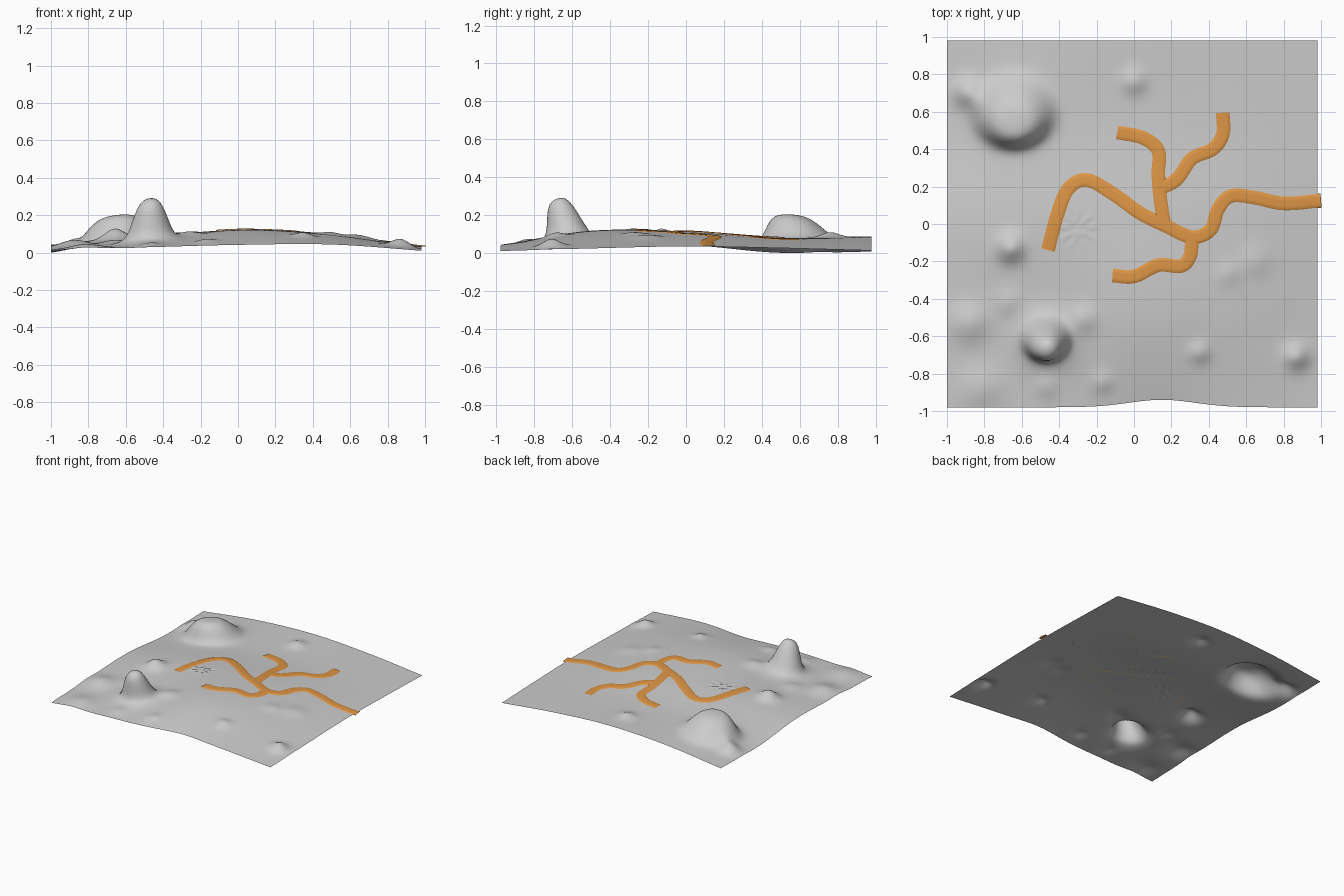
import bpy, bmesh, math
from mathutils import Vector

if "Cube" in bpy.data.objects:
    bpy.data.objects.remove(bpy.data.objects["Cube"])

# Rolling base: coarse control heights, rows y=-1..1, columns x=-1..1
BASE = [[.012, .030, .042, .045, .012],
        [.030, .062, .120, .095, .025],
        [.045, .095, .118, .098, .036],
        [.004, .065, .084, .074, .028],
        [.012, .070, .092, .065, .014]]
# Small mounds: x, y, radius, height
MOUNDS = [(0, .76, .08, .028), (-.66, -.13, .09, .055), (-.88, -.53, .13, .035),
          (-.27, -.51, .09, .022), (.35, -.69, .07, .022), (.87, -.71, .08, .042),
          (-.82, -.88, .14, .025), (-.17, -.85, .07, .015), (.65, -.2, .1, .014),
          (.50, -.27, .08, .012), (-.47, -.87, .08, .015), (-.67, -.42, .09, .015),
          (-.47, -.62, .16, .085), (-.89, .70, .09, .05), (-.65, .60, .24, .03)]
# Steep hills: x, y, radius x, radius y, height, lean in y, tilt
HILLS = [(-.47, -.62, .10, .092, .150, -.055, .6),
         (-.645, .60, .185, .165, .125, -.045, -.4)]


def cubic(p, t):
    t = min(max(t, 0), 1) * (len(p) - 1)
    i = min(int(t), len(p) - 2)
    f = t - i
    b, c = p[i], p[i + 1]
    a = p[i - 1] if i else 2 * b - c
    d = p[i + 2] if i + 2 < len(p) else 2 * c - b
    return b + .5 * f * (c - a + f * (2 * a - 5 * b + 4 * c - d + f * (3 * (b - c) + d - a)))


def ground(x, y):
    """Height and sideways lean of the land at x, y."""
    z = cubic([cubic(row, (x + 1) / 2) for row in BASE], (y + 1) / 2)
    for mx, my, r, h in MOUNDS:
        z += h * math.exp(-((x - mx) ** 2 + (y - my) ** 2) / (r * r) * 1.6)
    lean = 0
    for hx, hy, rx, ry, h, ln, tilt in HILLS:
        d2 = ((x - hx) / rx) ** 2 + ((y - hy) / ry) ** 2
        k = math.exp(-d2 * d2 * .9)
        z += h * k * (1 + tilt * (y - hy) / ry * .2)
        lean += ln * k
    # ribbed, worn patch beside the path's end
    dx, dy = x + .3, y + .03
    r = math.hypot(dx, dy)
    z += .006 * math.exp(-(r / .09) ** 4) * math.sin(9 * math.atan2(dy, dx)) * min(1, r / .04)
    return z, lean


def finish(name, bm, colour=None):
    me = bpy.data.meshes.new(name)
    bm.normal_update()
    bm.to_mesh(me)
    bm.free()
    ob = bpy.data.objects.new(name, me)
    bpy.context.collection.objects.link(ob)
    for p in me.polygons:
        p.use_smooth = True
    if colour:
        me.materials.append(colour)
    return ob


# Terrain sheet
bm = bmesh.new()
N = 120
grid = []
for j in range(N + 1):
    row = []
    for i in range(N + 1):
        x, y = -1 + 1.98 * i / N, -.98 + 1.96 * j / N
        z, lean = ground(x, y)
        notch = .04 * math.exp(-((x - .15) / .25) ** 2) * math.exp(-(y + .98) / .1)
        row.append(bm.verts.new((x, y + lean + notch, z)))
    grid.append(row)
for j in range(N):
    for i in range(N):
        bm.faces.new((grid[j][i], grid[j][i + 1], grid[j + 1][i + 1], grid[j + 1][i]))
low = min(v.co.z for v in bm.verts)
for v in bm.verts:
    v.co.z -= low
finish("terrain", bm)

# Trails draped over the land
clay = bpy.data.materials.new("trail_clay")
clay.diffuse_color = (.72, .30, .06, 1)
clay.use_nodes = True
clay.node_tree.nodes["Principled BSDF"].inputs["Base Color"].default_value = clay.diffuse_color
TRAILS = {
    "main_trail": [(1, .125), (.80, .11), (.65, .14), (.52, .15), (.45, .08), (.41, -.03),
                   (.31, -.07), (.17, -.01), (.03, .06), (-.11, .16), (-.25, .235),
                   (-.35, .19), (-.41, .05), (-.46, -.14)],
    "north_west_trail": [(.16, .01), (.14, .14), (.13, .27), (.13, .39), (.05, .46), (-.09, .49)],
    "north_east_trail": [(.14, .19), (.23, .24), (.31, .35), (.42, .40), (.475, .48), (.475, .595)],
    "south_trail": [(.31, -.07), (.30, -.17), (.25, -.225), (.13, -.22), (0, -.28), (-.115, -.275)],
}
for name, pts in TRAILS.items():
    bm = bmesh.new()
    xs, ys = [p[0] for p in pts], [p[1] for p in pts]
    n = len(pts) * 10
    line = [Vector((cubic(xs, i / n), cubic(ys, i / n))) for i in range(n + 1)]
    prev = None
    for i, p in enumerate(line):
        t = (line[min(i + 1, n)] - line[max(i - 1, 0)]).normalized()
        side = Vector((-t.y, t.x))
        ring = []
        for k, up in ((-1, -.001), (-.8, .004), (-.4, .005), (0, .005),
                      (.4, .005), (.8, .004), (1, -.001)):
            q = p + side * k * .038
            z = ground(min(q.x, .98), q.y)[0] - low + up
            ring.append(bm.verts.new((q.x, q.y, z)))
        if prev:
            for a in range(6):
                bm.faces.new((prev[a], ring[a], ring[a + 1], prev[a + 1]))
        prev = ring
    bmesh.ops.recalc_face_normals(bm, faces=bm.faces)
    if sum(f.normal.z for f in bm.faces) < 0:
        bmesh.ops.reverse_faces(bm, faces=bm.faces)
    finish(name, bm, clay)
